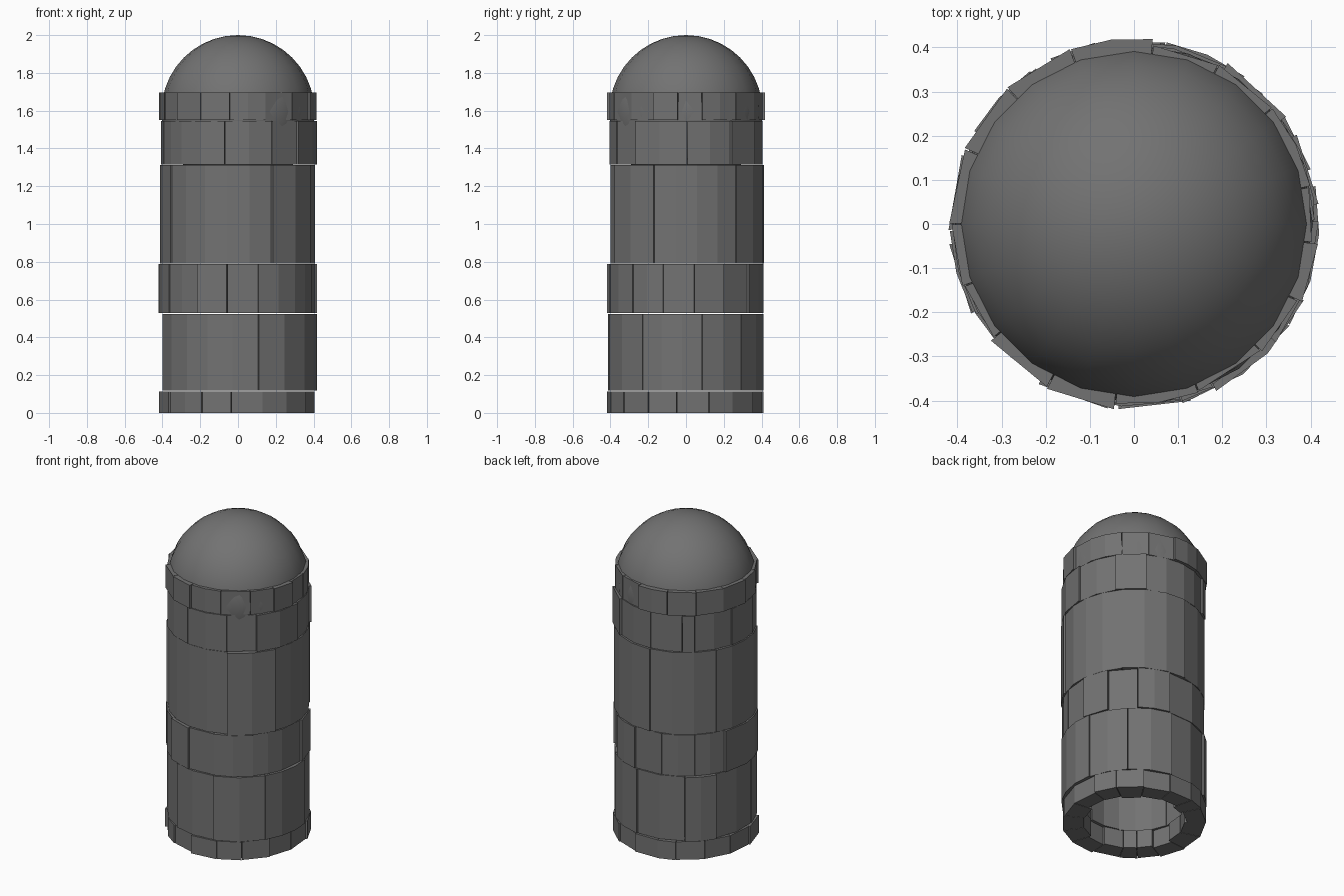
import bpy, bmesh, random
from math import sin, cos, radians

if "Cube" in bpy.data.objects:
    bpy.data.objects.remove(bpy.data.objects["Cube"])

random.seed(4)

# Dark stone
stone = bpy.data.materials.new("dark_stone")
stone.diffuse_color = (0.17, 0.17, 0.17, 1)
stone.use_nodes = True
stone.node_tree.nodes["Principled BSDF"].inputs["Base Color"].default_value = stone.diffuse_color

# Each course: name, bottom z, top z, joint angles (degrees, 0 = front, 90 = right)
COURSES = [
    ("base_course", 0.0, 0.114, [-61, -43, -28, -5, 18, 38, 61, 83, 107, 126, 148, 170, 192, 207, 230, 253, 276]),
    ("lower_course", 0.118, 0.524, [-23, 15, 57, 102, 135, 172, 214, 240, 282]),
    ("narrow_course", 0.528, 0.788, [-61, -31, -8, 15, 47, 73, 96, 119, 143, 170, 195, 222, 248, 272]),
    ("tall_course", 0.792, 1.312, [-60, 26, 66, 130, 185, 240]),
    ("upper_course", 1.316, 1.546, [-47, -10, 26, 50, 91, 125, 150, 185, 212, 222, 255, 285]),
    ("top_course", 1.55, 1.697, [-51, -28, -6, 21, 45, 65, 84, 102, 130, 152, 174, 200, 223, 246, 270, 290]),
]


def add_block(bm, a, b, z0, z1):
    """One curved stone between two joint angles."""
    outer = random.uniform(0.404, 0.422)
    inner = random.uniform(0.285, 0.315)
    n = max(1, round((b - a) / 17))
    rows = []
    for i in range(n + 1):
        t = radians(a + 0.2 + (b - a - 0.4) * i / n)
        rows.append([bm.verts.new((r * sin(t), -r * cos(t), z))
                     for r, z in ((inner, z0), (outer, z0), (outer, z1), (inner, z1))])
    for p, q in zip(rows, rows[1:]):
        for k in range(4):
            m = (k + 1) % 4
            bm.faces.new((p[k], q[k], q[m], p[m]))
    bm.faces.new(rows[0])
    bm.faces.new(rows[-1][::-1])


# Stone courses
for name, z0, z1, joints in COURSES:
    bm = bmesh.new()
    for a, b in zip(joints, joints[1:] + [joints[0] + 360]):
        add_block(bm, a, b, z0, z1)
    bmesh.ops.recalc_face_normals(bm, faces=bm.faces)
    mesh = bpy.data.meshes.new(name)
    bm.to_mesh(mesh)
    bm.free()
    mesh.materials.append(stone)
    bpy.context.collection.objects.link(bpy.data.objects.new(name, mesh))

# Domed cap
bpy.ops.mesh.primitive_uv_sphere_add(segments=20, ring_count=20, radius=0.405, location=(0, 0, 1.595))
dome = bpy.context.object
dome.name = "dome"
dome.data.materials.append(stone)
bpy.ops.object.shade_smooth()
